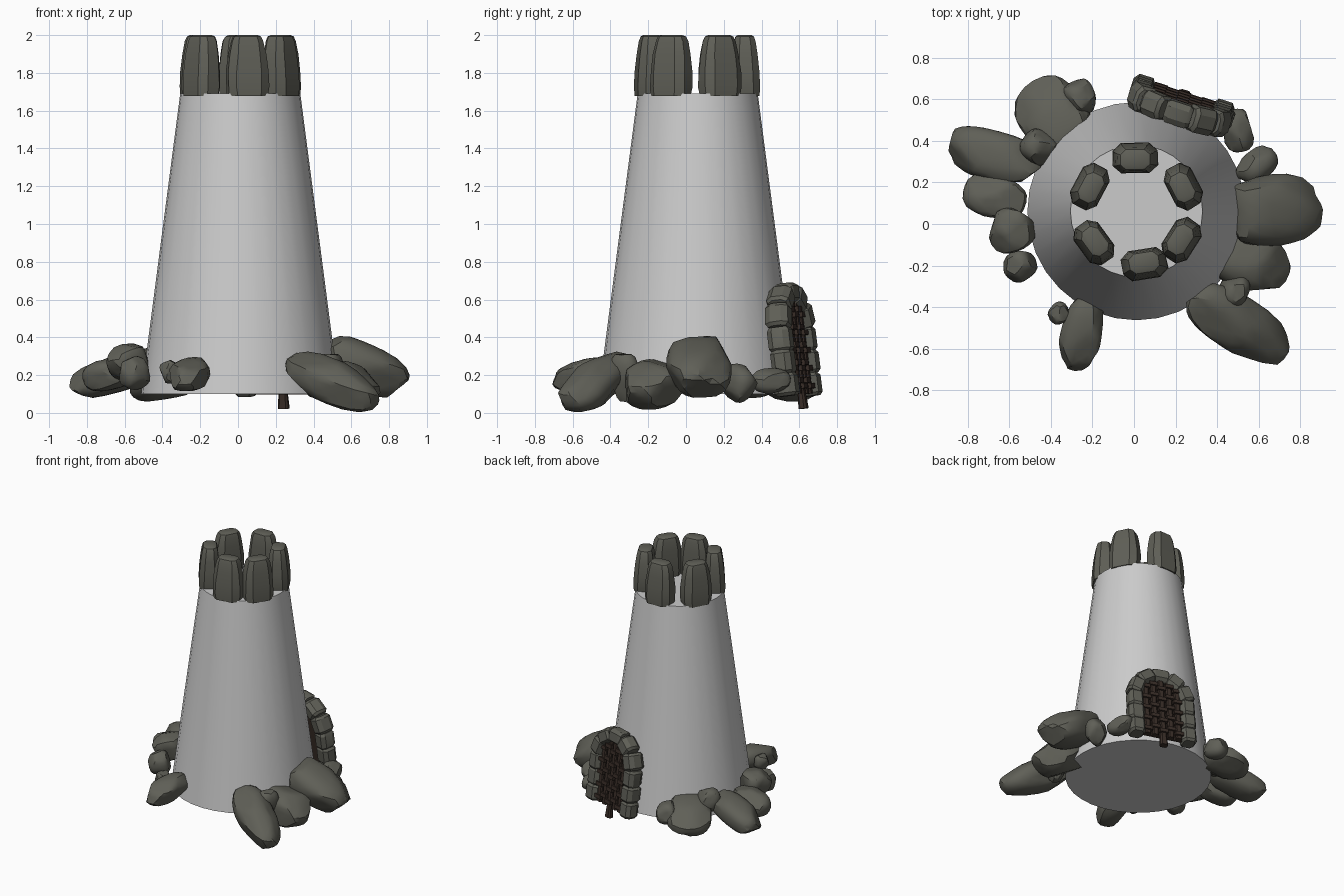
import bpy, bmesh, math, random
from mathutils import Matrix, Vector

if "Cube" in bpy.data.objects:
    bpy.data.objects.remove(bpy.data.objects["Cube"])

random.seed(4)


def material(name, rgb):
    m = bpy.data.materials.new(name)
    m.diffuse_color = (*rgb, 1)
    m.use_nodes = True
    m.node_tree.nodes["Principled BSDF"].inputs["Base Color"].default_value = m.diffuse_color
    return m


stone = material("dark_stone", (0.115, 0.115, 0.095))
wood = material("dark_wood", (0.04, 0.026, 0.02))
T = Matrix.Translation


def rot(deg, axis):
    return Matrix.Rotation(math.radians(deg), 4, axis)


def finish(name, bm, mat=None, angle=30):
    bmesh.ops.recalc_face_normals(bm, faces=bm.faces)
    me = bpy.data.meshes.new(name)
    bm.to_mesh(me)
    bm.free()
    ob = bpy.data.objects.new(name, me)
    bpy.context.collection.objects.link(ob)
    if mat:
        me.materials.append(mat)
    bpy.ops.object.select_all(action='DESELECT')
    ob.select_set(True)
    bpy.context.view_layer.objects.active = ob
    bpy.ops.object.shade_smooth_by_angle(angle=math.radians(angle))
    return ob


def loft(bm, w, d, rings, matrix, lean=0.0):
    """Chamfered block: octagonal sections, rings = (height, scale)."""
    a, b = 0.62, 0.5
    sec = [(1, -b), (1, b), (a, 1), (-a, 1), (-1, b), (-1, -b), (-a, -1), (a, -1)]
    loops = []
    for h, s in rings:
        loops.append([bm.verts.new(matrix @ Vector((x * s * w / 2 * random.uniform(.96, 1.03),
                                                    y * s * d / 2 - lean * h, h)))
                      for x, y in sec])
    for lo, hi in zip(loops, loops[1:]):
        for i in range(8):
            j = (i + 1) % 8
            bm.faces.new((lo[i], lo[j], hi[j], hi[i]))
    bm.faces.new(loops[0][::-1])
    bm.faces.new(loops[-1])


def boulder(name, c, size, yaw, pitch):
    """Squarish sphere with random planes pressed flat into it."""
    bm = bmesh.new()
    bmesh.ops.create_icosphere(bm, subdivisions=3, radius=1)
    for v in bm.verts:
        v.co /= sum(abs(k) ** 2.7 for k in v.co) ** (1 / 2.7)
    for _ in range(9):
        n = Vector([random.gauss(0, 1) for _ in range(3)]).normalized()
        d = random.uniform(0.84, 0.95)
        for v in bm.verts:
            over = v.co.dot(n) - d
            if over > 0:
                v.co -= n * over
    m = T(c) @ rot(yaw, 'Z') @ rot(pitch, 'Y') @ Matrix.Diagonal((*[s / 2 for s in size], 1))
    bm.transform(m)
    finish(name, bm, stone, 28)


# tower body
bm = bmesh.new()
bmesh.ops.create_cone(bm, cap_ends=True, segments=32, radius1=0.525, radius2=0.318, depth=1.59,
                      matrix=T((0.012, 0.062, 0.895)))
finish("tower_body", bm)

# battlement stones around the rim
rim = [(0.005, 0.32), (0.24, 0.18), (0.23, -0.08), (0.05, -0.195), (-0.195, -0.09), (-0.215, 0.18)]
for i, (x, y) in enumerate(rim):
    yaw = math.degrees(math.atan2(y - 0.06, x - 0.01)) - 90
    bm = bmesh.new()
    loft(bm, 0.22, 0.145, [(0, .94), (.05, 1), (.13, .98), (.22, .89), (.29, .77), (.315, .66), (.322, .5)],
         T((x, y, 1.678)) @ rot(yaw, 'Z'), lean=0.03)
    finish(f"battlement_stone_{i + 1}", bm, stone)

# boulders at the foot: centre, (length, width, height), yaw, downward pitch
rocks = [
    ((.66, .07, .245), (.52, .35, .25), 0, 24),
    ((.56, -.17, .155), (.40, .31, .25), -25, 14),
    ((.50, -.48, .165), (.58, .27, .23), -33, 20),
    ((.48, -.32, .19), (.13, .17, .27), -25, 10),
    ((.59, .28, .155), (.21, .15, .20), 40, 20),
    ((.50, .45, .17), (.15, .21, .13), 10, 12),
    ((-.25, -.53, .205), (.38, .21, .16), -107, 10),
    ((-.36, -.43, .22), (.11, .10, .13), -130, 0),
    ((-.55, -.20, .21), (.16, .15, .18), 215, 10),
    ((-.59, -.03, .27), (.22, .22, .21), 190, 15),
    ((-.67, .13, .21), (.31, .21, .17), 165, 14),
    ((-.68, .33, .19), (.49, .24, .18), 165, 14),
    ((-.38, .51, .17), (.42, .33, .19), 128, 14),
    ((-.46, .37, .25), (.17, .16, .19), 145, 5),
    ((-.26, .61, .19), (.18, .15, .16), 110, 8),
]
for i, r in enumerate(rocks):
    boulder(f"boulder_{i + 1}", *r)

# doorway frame: local x across, y outward, z up the sloping wall
door = T((0.235, 0.60, 0.09)) @ rot(-18, 'Z') @ rot(7.5, 'X')


def on_path(s):
    """Centre line of the arch: up the jamb, over a half circle and down."""
    r, h = 0.2, 0.35
    arc = math.pi * r
    if s < h:
        return Vector((-r, 0, s)), 0
    if s < h + arc:
        t = (s - h) / r
        return Vector((-r * math.cos(t), 0, h + r * math.sin(t))), math.degrees(t)
    return Vector((r, 0, 2 * h + arc - s)), 180


total, count = 0.7 + math.pi * 0.2, 11
step = total / count
for i in range(count):
    p, t = on_path((i + .5) * step)
    k = step * random.uniform(1.0, 1.1)
    bm = bmesh.new()
    loft(bm, random.uniform(.105, .125), random.uniform(.11, .13),
         [(-k / 2, .78), (-k * .36, 1), (k * .36, 1), (k / 2, .78)],
         door @ T(p) @ rot(t, 'Y'))
    finish(f"door_arch_stone_{i + 1}", bm, stone)


# wooden door: upright planks, short cross pieces and a backing
def box(bm, c, size):
    bmesh.ops.create_cube(bm, size=1, matrix=door @ T(c) @ Matrix.Diagonal((*size, 1)))


bm = bmesh.new()
for i, u in enumerate((-.12, -.06, 0, .06, .12)):
    top = 0.35 + math.sqrt(.16 ** 2 - u * u)
    low = -0.07 if u == 0 else 0.01
    loft(bm, .045, .035, [(low, 1.3 if u == 0 else 1), (.03, 1), (top, 1)], door @ T((u, .015, 0)))
    for row in range(5):
        z = 0.05 + row * 0.095 + (i % 2) * 0.03
        if z < top - .02:
            box(bm, (u, .03, z), (.064, .03, .028))
finish("door_planks", bm, wood)

bm = bmesh.new()
outline = [(.16, .01)] + [(.16 * math.cos(a * math.pi / 10), .35 + .16 * math.sin(a * math.pi / 10))
                          for a in range(11)] + [(-.16, .01)]
face = bm.faces.new([bm.verts.new(door @ Vector((x, -.012, z))) for x, z in outline])
ext = bmesh.ops.extrude_face_region(bm, geom=[face])
shift = door.to_3x3() @ Vector((0, .018, 0))
bmesh.ops.translate(bm, vec=shift, verts=[g for g in ext["geom"] if isinstance(g, bmesh.types.BMVert)])
finish("door_backing", bm, wood)
